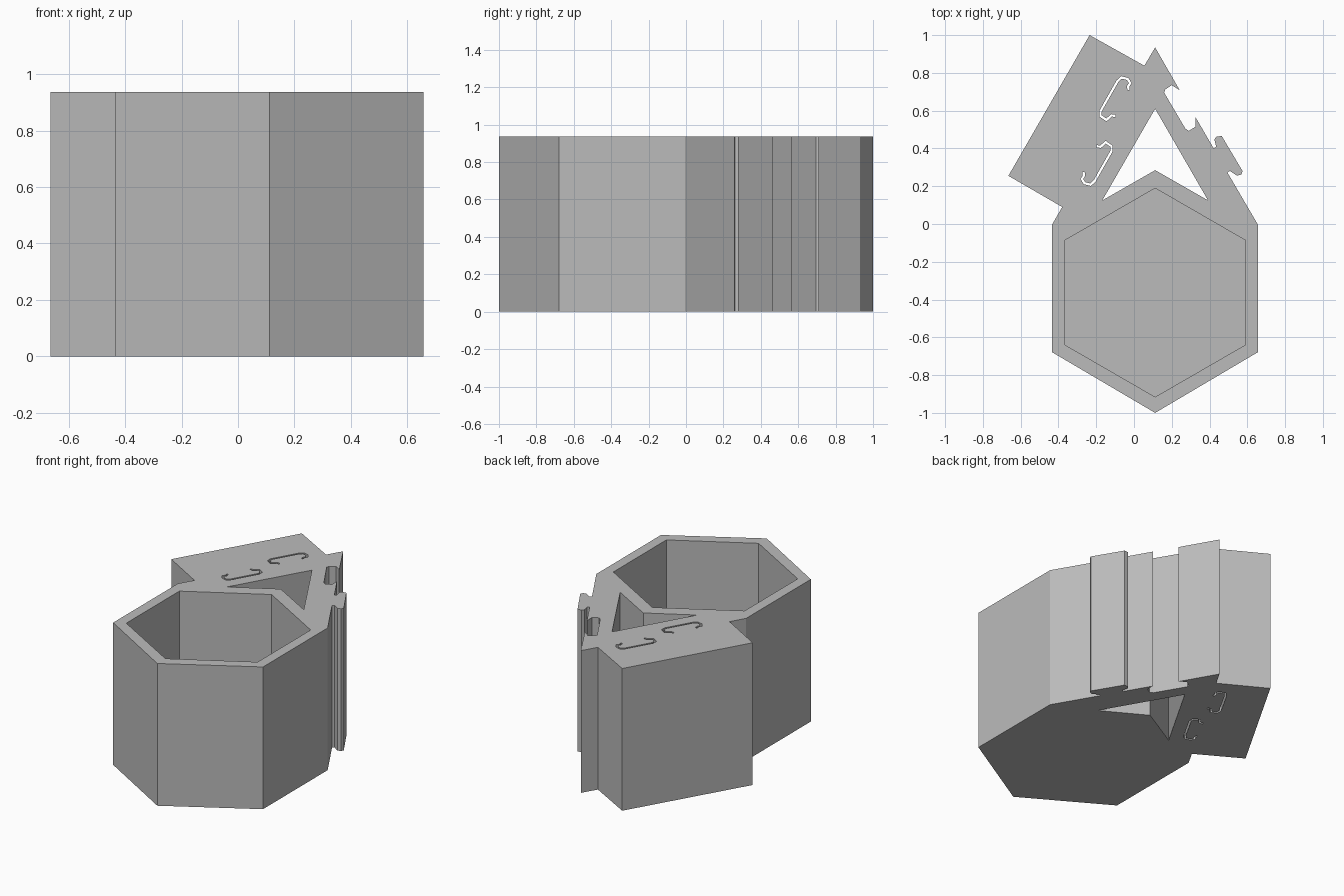
import bpy, bmesh
from math import sin, cos, pi
from mathutils import Vector

if "Cube" in bpy.data.objects:
    bpy.data.objects.remove(bpy.data.objects["Cube"], do_unlink=True)

HEIGHT = 0.937
FLOOR = 0.07
CENTRE = Vector((0.112, -0.363))

grey = bpy.data.materials.new("plain grey")
grey.use_nodes = True
grey.diffuse_color = (0.5, 0.5, 0.5, 1)
grey.node_tree.nodes["Principled BSDF"].inputs["Base Color"].default_value = (0.5, 0.5, 0.5, 1)


def prism(name, outline, z0, z1):
    """Upright solid from a closed outline."""
    bm = bmesh.new()
    face = bm.faces.new([bm.verts.new((p[0], p[1], z0)) for p in outline])
    top = bmesh.ops.extrude_face_region(bm, geom=[face])["geom"]
    moved = [v for v in top if isinstance(v, bmesh.types.BMVert)]
    bmesh.ops.translate(bm, verts=moved, vec=(0, 0, z1 - z0))
    bmesh.ops.recalc_face_normals(bm, faces=bm.faces)
    mesh = bpy.data.meshes.new(name)
    bm.to_mesh(mesh)
    bm.free()
    mesh.materials.append(grey)
    obj = bpy.data.objects.new(name, mesh)
    bpy.context.collection.objects.link(obj)
    return obj


def ribbon(path, width):
    """Outline of a constant-width strip following an open path."""
    pts = [Vector(p) for p in path]
    left, right = [], []
    for i, p in enumerate(pts):
        a = (p - pts[i - 1]).normalized() if i else None
        b = (pts[i + 1] - p).normalized() if i < len(pts) - 1 else None
        a, b = a or b, b or a
        t = (a + b).normalized()
        offset = Vector((-t.y, t.x)) * (width / 2 / max(t.dot(a), 0.5))
        left.append(p + offset)
        right.append(p - offset)
    return left + right[::-1]


# Body outline: hexagon front, hook rail on one slope, box on the other
hexagon_front = [(-0.435, -0.005), (-0.435, -0.678), (0.112, -1.0), (0.657, -0.678), (0.657, -0.005)]
tongue = [(0.495, 0.272), (0.507, 0.281), (0.545, 0.256), (0.568, 0.262), (0.575, 0.28),
          (0.465, 0.465), (0.438, 0.464), (0.425, 0.448), (0.435, 0.41), (0.422, 0.4)]
socket = [(0.326, 0.565), (0.325, 0.515), (0.29, 0.493), (0.272, 0.505),
          (0.16, 0.695), (0.165, 0.712), (0.2, 0.735), (0.242, 0.708)]
box = [(0.112, 0.935), (0.055, 0.838), (-0.235, 1.0), (-0.665, 0.255), (-0.38, 0.09)]
body = prism("hexagonal_holder", hexagon_front + tongue + socket + box, 0, HEIGHT)

# Cup cavity and triangular opening
cavity = [CENTRE + 0.5525 * Vector((sin(i * pi / 3), cos(i * pi / 3))) for i in range(6)]
opening = [(0.112, 0.61), (0.392, 0.125), (0.112, 0.285), (-0.168, 0.125)]
cutters = [prism("cup_cavity", cavity, FLOOR, HEIGHT + 0.1),
           prism("triangle_opening", opening, -0.1, HEIGHT + 0.1)]

# Pair of thin hooked slots, the second turned half way round
slot = [(-0.029, 0.709), (-0.031, 0.729), (-0.02, 0.746), (-0.034, 0.768), (-0.066, 0.776),
        (-0.087, 0.757), (-0.177, 0.598), (-0.177, 0.572), (-0.146, 0.551),
        (-0.119, 0.575), (-0.098, 0.572)]
turned = [(-0.296 - x, 0.984 - y) for x, y in slot]
for side, path in (("back", slot), ("front", turned)):
    cutters.append(prism(side + "_slot", ribbon(path, 0.012), -0.1, HEIGHT + 0.1))

# Cut everything out of the body
bpy.context.view_layer.objects.active = body
for cutter in cutters:
    cutter.hide_render = True
    cut = body.modifiers.new(cutter.name, "BOOLEAN")
    cut.operation = "DIFFERENCE"
    cut.solver = "EXACT"
    cut.object = cutter
    bpy.ops.object.modifier_apply(modifier=cut.name)
for cutter in cutters:
    bpy.data.objects.remove(cutter, do_unlink=True)
